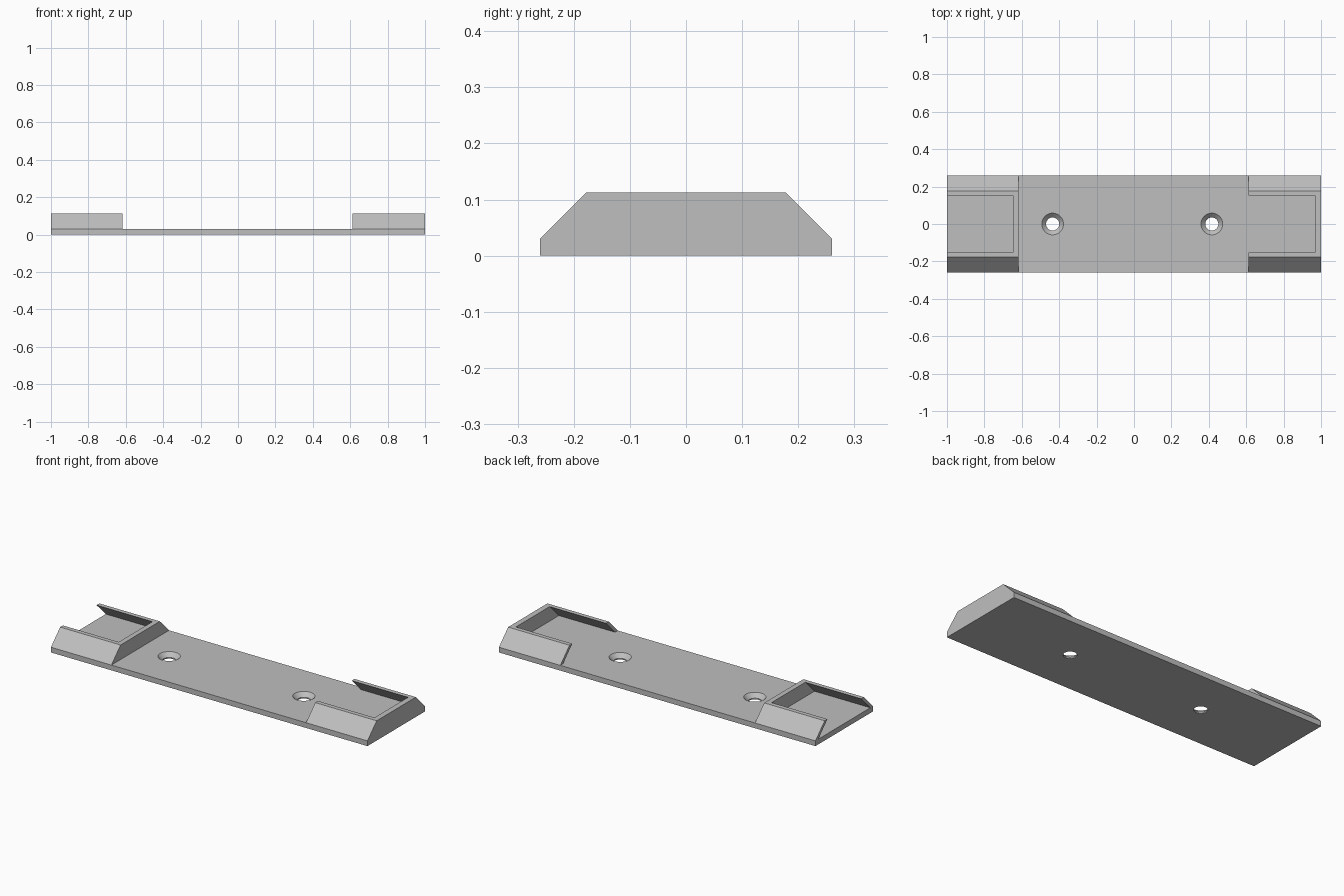
import bpy, bmesh, math
from mathutils import Matrix

cube = bpy.data.objects.get("Cube")
if cube:
    bpy.data.objects.remove(cube, do_unlink=True)

PLATE_TOP, CLIP_TOP = 0.03, 0.113
HALF_WIDTH, RIDGE = 0.26, 0.177      # half widths at the plate and at the clip top
WALL = 0.025                         # thickness of the slanted clip walls

grey = bpy.data.materials.new("light_grey")
grey.use_nodes = True
colour = (0.52, 0.52, 0.52, 1)
grey.diffuse_color = colour
grey.node_tree.nodes["Principled BSDF"].inputs["Base Color"].default_value = colour


def finish(name, bm):
    bmesh.ops.recalc_face_normals(bm, faces=bm.faces)
    mesh = bpy.data.meshes.new(name)
    bm.to_mesh(mesh)
    bm.free()
    mesh.materials.append(grey)
    obj = bpy.data.objects.new(name, mesh)
    bpy.context.collection.objects.link(obj)
    return obj


def prism(name, half_profile, x0, x1):
    """Extrude a profile, mirrored in y, from x0 to x1."""
    profile = half_profile + [(-y, z) for y, z in reversed(half_profile)]
    bm = bmesh.new()
    face = bm.faces.new([bm.verts.new((x0, y, z)) for y, z in profile])
    new = bmesh.ops.extrude_face_region(bm, geom=[face])["geom"]
    bmesh.ops.translate(bm, vec=(x1 - x0, 0, 0),
                        verts=[v for v in new if isinstance(v, bmesh.types.BMVert)])
    return finish(name, bm)


def screw_hole(name, x):
    """Countersunk hole: a revolved half section."""
    bm = bmesh.new()
    section = [(0, -0.05), (0.035, -0.05), (0.035, 0.007),
               (0.058, PLATE_TOP), (0.058, 0.06), (0, 0.06)]
    verts = [bm.verts.new((r, 0, z)) for r, z in section]
    edges = [bm.edges.new(pair) for pair in zip(verts, verts[1:])]
    bmesh.ops.spin(bm, geom=verts + edges, cent=(0, 0, 0), axis=(0, 0, 1),
                   angle=math.tau, steps=48)
    bmesh.ops.remove_doubles(bm, verts=bm.verts, dist=1e-5)
    bmesh.ops.transform(bm, matrix=Matrix.Translation((x, 0, 0)), verts=bm.verts)
    return finish(name, bm)


# Plate and clips share one bevelled section
body = prism("mounting_plate_with_clips",
             [(HALF_WIDTH, 0), (HALF_WIDTH, PLATE_TOP), (RIDGE, CLIP_TOP)], -1, 1)

# Dovetail pocket whose walls run parallel to the outer bevels
over = 0.03
dovetail = [(HALF_WIDTH - WALL, PLATE_TOP), (RIDGE - WALL - over, CLIP_TOP + over)]
cutters = [
    prism("middle_cutter", [(0.4, PLATE_TOP), (0.4, 0.3)], -0.618, 0.612),
    prism("right_pocket_cutter", dovetail, -1.1, -0.647),
    prism("left_pocket_cutter", dovetail, 0.55, 0.968),
    screw_hole("right_hole_cutter", -0.435),
    screw_hole("left_hole_cutter", 0.416),
]
for cutter in cutters:
    cutter.hide_render = True
    cut = body.modifiers.new(cutter.name, "BOOLEAN")
    cut.operation, cut.solver, cut.object = "DIFFERENCE", "EXACT", cutter

# Bake the cuts and drop the cutters
graph = bpy.context.evaluated_depsgraph_get()
baked = bpy.data.meshes.new_from_object(body.evaluated_get(graph))
body.modifiers.clear()
body.data = baked
for cutter in cutters:
    bpy.data.objects.remove(cutter, do_unlink=True)

# Smooth the round holes, keep the flat faces crisp
bpy.ops.object.select_all(action="DESELECT")
body.select_set(True)
bpy.context.view_layer.objects.active = body
bpy.ops.object.shade_smooth_by_angle(angle=math.radians(25))
